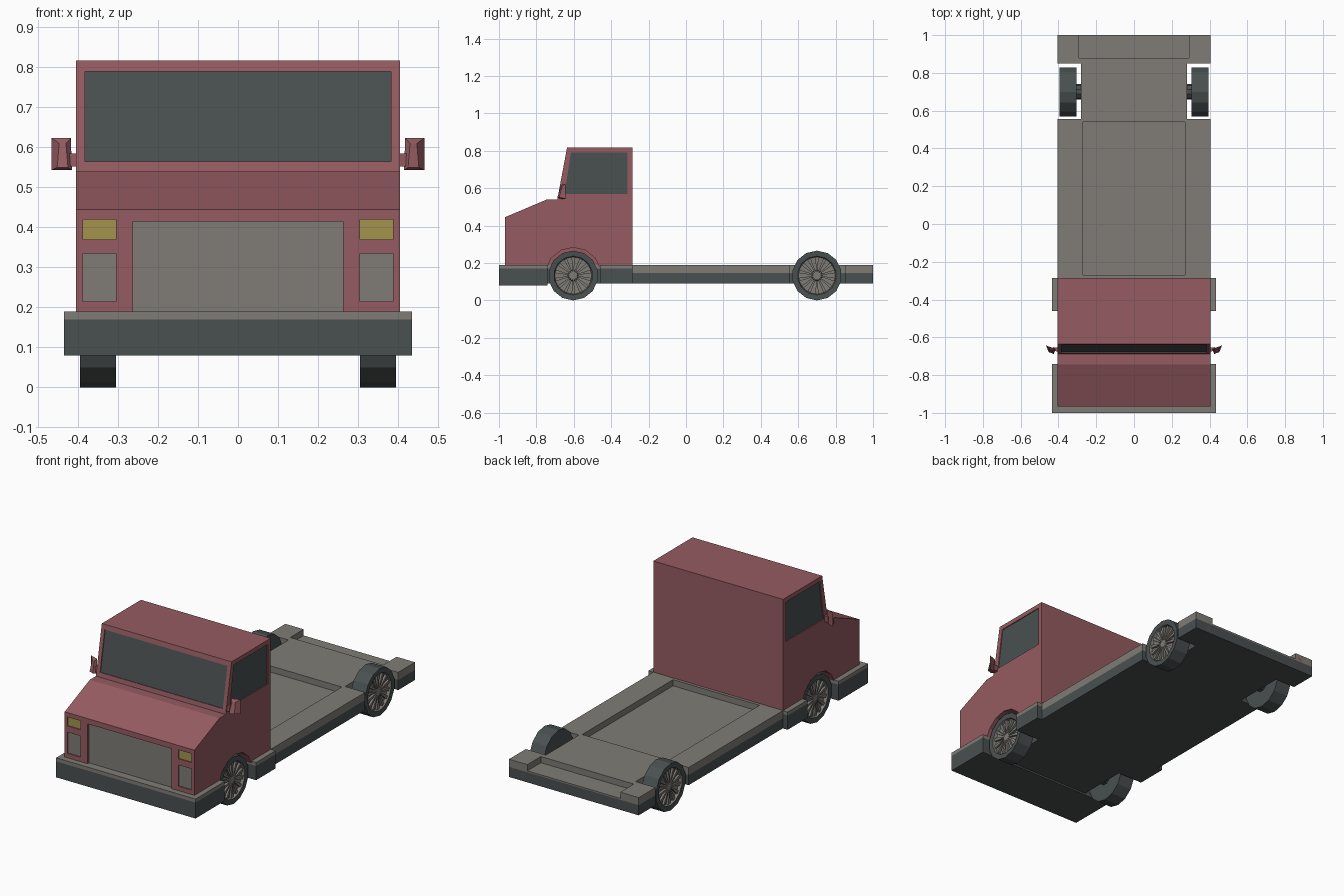
import bpy, bmesh, math
from mathutils import Vector

if "Cube" in bpy.data.objects:
    bpy.data.objects.remove(bpy.data.objects["Cube"])


def material(name, rgb):
    m = bpy.data.materials.new(name)
    m.diffuse_color = (*rgb, 1)
    m.use_nodes = True
    m.node_tree.nodes["Principled BSDF"].inputs["Base Color"].default_value = m.diffuse_color
    return m


RED = material("cab red", (0.30, 0.105, 0.12))
GRAY = material("warm gray", (0.215, 0.203, 0.183))
DARK = material("dark slate", (0.068, 0.08, 0.082))
YELLOW = material("lamp yellow", (0.36, 0.295, 0.075))


def finish(name, bm, *mats):
    bmesh.ops.recalc_face_normals(bm, faces=bm.faces[:])
    me = bpy.data.meshes.new(name)
    bm.to_mesh(me)
    bm.free()
    for m in mats:
        me.materials.append(m)
    ob = bpy.data.objects.new(name, me)
    bpy.context.scene.collection.objects.link(ob)
    return ob


def prism(name, pts, vec, mat):
    """Extrude a flat outline along a vector."""
    bm = bmesh.new()
    f = bm.faces.new([bm.verts.new(p) for p in pts])
    r = bmesh.ops.extrude_face_region(bm, geom=[f], use_keep_orig=True)
    new = [v for v in r["geom"] if isinstance(v, bmesh.types.BMVert)]
    bmesh.ops.translate(bm, verts=new, vec=vec)
    return finish(name, bm, mat)


def box(name, a, b, mat):
    pts = [(a[0], a[1], a[2]), (b[0], a[1], a[2]), (b[0], b[1], a[2]), (a[0], b[1], a[2])]
    return prism(name, pts, (0, 0, b[2] - a[2]), mat)


def cut(target, cutter):
    mod = target.modifiers.new("cut", 'BOOLEAN')
    mod.operation = 'DIFFERENCE'
    mod.solver = 'EXACT'
    mod.object = cutter
    with bpy.context.temp_override(object=target, active_object=target):
        bpy.ops.object.modifier_apply(modifier=mod.name)
    bpy.data.objects.remove(cutter)


def pocket(target, name, pts, normal, depth, mat):
    """Sink a coloured panel into a surface."""
    n = Vector(normal).normalized()
    pts = [Vector(p) for p in pts]
    cut(target, prism("cutter", [p + n * 0.02 for p in pts], -n * (0.02 + depth), mat))
    prism(name, [p - n * (depth + 0.002) for p in pts], n * 0.004, mat)


# Chassis: one outline with four wheel wells
half = [(.435, -1), (.435, -.74), (.28, -.74), (.28, -.46), (.435, -.46), (.435, -.285),
        (.405, -.285), (.405, .555), (.28, .555), (.28, .85), (.405, .85), (.405, 1)]
outline = half + [(-x, y) for x, y in reversed(half)]
chassis = prism("chassis", [(x, y, .09) for x, y in outline], (0, 0, .10), GRAY)
cut(chassis, box("cutter", (-.27, -.27, .155), (.27, .54, .3), GRAY))
cut(chassis, box("cutter", (-.29, .88, .155), (.29, 1.1, .3), GRAY))

# Dark lower band on the chassis sides, dark underside
bm = bmesh.new()
bm.from_mesh(chassis.data)
for z in (.147, .17):
    bmesh.ops.bisect_plane(bm, geom=bm.verts[:] + bm.edges[:] + bm.faces[:],
                           plane_co=(0, 0, z), plane_no=(0, 0, 1))
chassis.data.materials.clear()
chassis.data.materials.append(GRAY)
chassis.data.materials.append(DARK)
for f in bm.faces:
    c = f.calc_center_median()
    limit = .17 if c.y < -.28 else .147
    f.material_index = int(f.normal.z < .5 and c.z < limit)
bm.to_mesh(chassis.data)
bm.free()
box("bumper_underside", (-.435, -1, .08), (.435, -.74, .091), DARK)

# Cab: side profile extruded across the width
W = .405
profile = [(-.967, .18), (-.967, .445), (-.743, .54), (-.688, .54), (-.636, .817),
           (-.287, .817), (-.287, .18)]
cab = prism("cab", [(-W, y, z) for y, z in profile], (2 * W, 0, 0), RED)

# Wheel arches
for s in (-1, 1):
    ring = [(s * .28, -.603 + .15 * math.cos(a), .133 + .15 * math.sin(a))
            for a in (math.tau * (i + .5) / 14 for i in range(14))]
    cut(cab, prism("cutter", ring, (s * .2, 0, 0), RED))


# Windshield on the sloped front
def slope(z):
    return -.688 + (z - .54) * (.052 / .277)


pocket(cab, "windshield", [(-.383, slope(.565), .565), (.383, slope(.565), .565),
                           (.383, slope(.79), .79), (-.383, slope(.79), .79)],
       (0, -.277, .052), .007, DARK)


# Grille and lamps
def front_rect(x0, x1, z0, z1):
    return [(x0, -.967, z0), (x1, -.967, z0), (x1, -.967, z1), (x0, -.967, z1)]


pocket(cab, "grille", front_rect(-.262, .262, .186, .415), (0, -1, 0), .015, GRAY)
for s, side in ((-1, "left"), (1, "right")):
    a, b = sorted((s * .305, s * .387))
    pocket(cab, side + "_indicator", front_rect(a, b, .37, .42), (0, -1, 0), .008, YELLOW)
    pocket(cab, side + "_headlamp", front_rect(a, b, .215, .335), (0, -1, 0), .008, GRAY)
    # Side window
    win = [(-.65, .568), (-.312, .568), (-.312, .792), (-.615, .792)]
    pocket(cab, side + "_window", [(s * W, y, z) for y, z in win], (s, 0, 0), .007, DARK)

    # Wing mirror: arm and tapered housing
    prism(side + "_mirror_arm", [(s * .40, -.675, .552), (s * .40, -.655, .552),
                                 (s * .40, -.655, .585), (s * .40, -.675, .585)],
          (s * .03, .003, 0), RED)
    bm = bmesh.new()
    back = [(.415, -.665, .543), (.466, -.643, .543), (.466, -.643, .623), (.418, -.66, .623)]
    front = [(.425, -.688, .55), (.452, -.678, .55), (.447, -.662, .61), (.43, -.668, .61)]
    lo = [bm.verts.new((s * x, y, z)) for x, y, z in back]
    hi = [bm.verts.new((s * x, y, z)) for x, y, z in front]
    bm.faces.new(lo)
    bm.faces.new(hi)
    for i in range(4):
        j = (i + 1) % 4
        bm.faces.new((lo[i], lo[j], hi[j], hi[i]))
    finish(side + "_mirror", bm, RED)

    # Tail lamp with a gray frame
    a, b = sorted((s * .3, s * .395))
    box(side + "_tail_frame", (a, .99, .1), (b, .999, .185), GRAY)
    box(side + "_tail_lamp", (a + .01, .99, .11), (b - .01, 1.0, .175), RED)


# Wheels: lathed tyre and dished hub, with raised spokes
def wheel(name, s, y, n=14, r=.133):
    prof = [(.305, .04), (.305, r), (.395, r), (.393, .104), (.376, .1), (.372, .03), (.386, .022)]
    bm = bmesh.new()
    rings = []
    for x, rad in prof:
        rings.append([bm.verts.new((s * x, y + rad * math.sin(math.tau * i / n),
                                    r - rad * math.cos(math.tau * i / n))) for i in range(n)])
    for k in range(len(prof) - 1):
        for i in range(n):
            j = (i + 1) % n
            f = bm.faces.new((rings[k][i], rings[k][j], rings[k + 1][j], rings[k + 1][i]))
            f.material_index = int(k >= 3)
    bm.faces.new(rings[0])
    bm.faces.new(rings[-1]).material_index = 1
    finish(name, bm, DARK, GRAY)
    bm = bmesh.new()
    for i in range(n):
        a = math.tau * i / n
        u = Vector((0, math.sin(a), -math.cos(a)))
        t = Vector((0, math.cos(a), math.sin(a)))
        c = Vector((0, y, r))
        q = [c + u * .02 - t * .003, c + u * .098 - t * .009,
             c + u * .098 + t * .009, c + u * .02 + t * .003]
        lo = [bm.verts.new(p + Vector((s * .37, 0, 0))) for p in q]
        hi = [bm.verts.new(p + Vector((s * .387, 0, 0))) for p in q]
        bm.faces.new(hi)
        for k in range(4):
            m = (k + 1) % 4
            bm.faces.new((lo[k], lo[m], hi[m], hi[k]))
    finish(name + "_spokes", bm, GRAY)
    # Axle stub
    stub = [(s * .27, y + .04 * math.cos(math.tau * i / 10), r + .04 * math.sin(math.tau * i / 10))
            for i in range(10)]
    prism(name + "_axle", stub, (s * .04, 0, 0), DARK)


for s, side in ((-1, "left"), (1, "right")):
    wheel("front_" + side + "_wheel", s, -.603)
    wheel("rear_" + side + "_wheel", s, .70)
